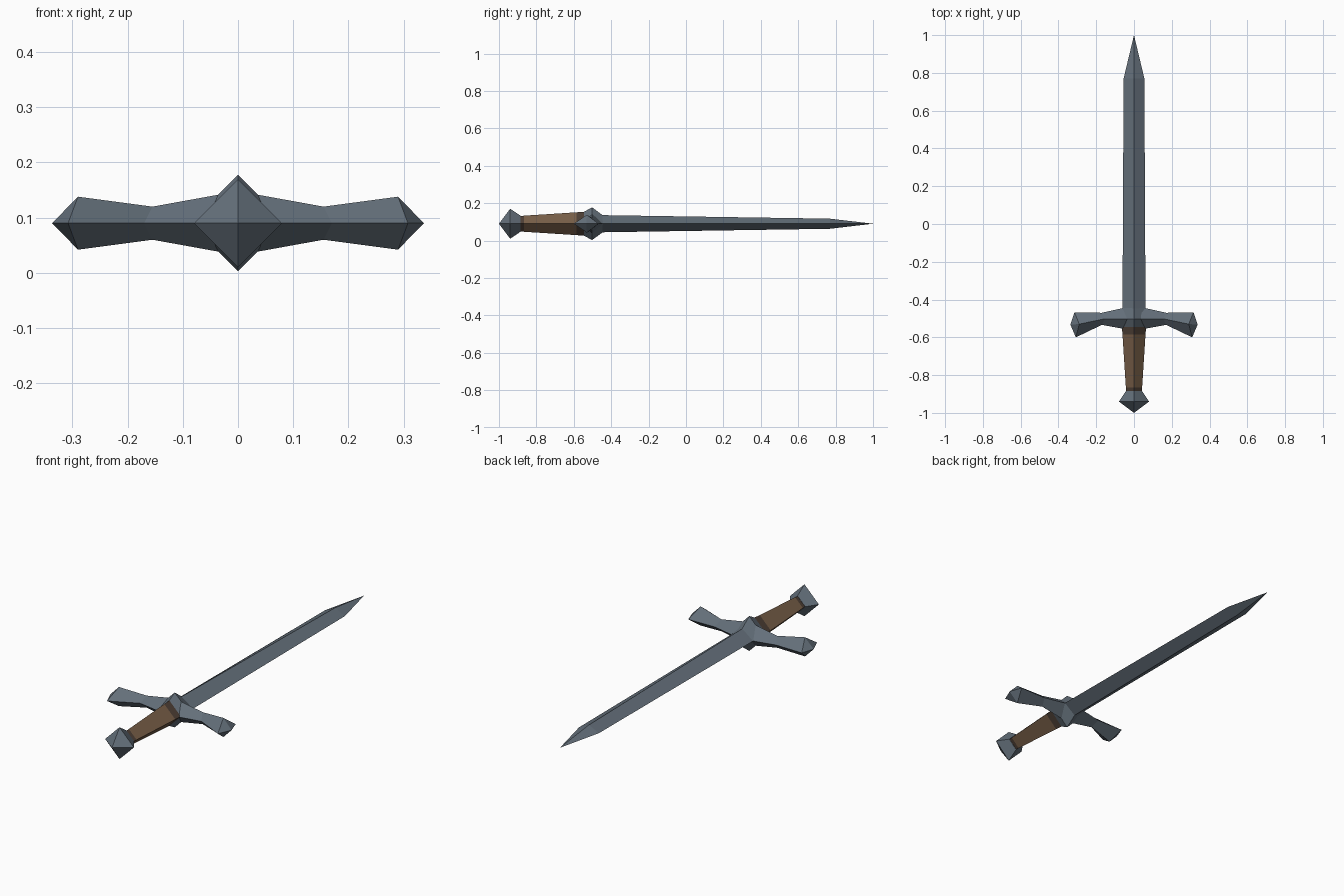
import bpy, bmesh

if "Cube" in bpy.data.objects:
    bpy.data.objects.remove(bpy.data.objects["Cube"])

ZC = 0.09  # height of the sword's mid plane


def material(name, rgb):
    m = bpy.data.materials.new(name)
    m.diffuse_color = (*rgb, 1)
    m.use_nodes = True
    m.node_tree.nodes["Principled BSDF"].inputs["Base Color"].default_value = m.diffuse_color
    return m


steel = material("steel", (0.127, 0.160, 0.195))
leather = material("brown leather", (0.190, 0.115, 0.065))
dark_leather = material("dark leather", (0.075, 0.050, 0.036))


def loft(name, rings, mat):
    """Skin a list of 4-point rings; a 1-point ring is a pointed end."""
    bm = bmesh.new()
    rows = [[bm.verts.new(p) for p in ring] for ring in rings]
    for a, b in zip(rows, rows[1:]):
        for i in range(4):
            j = (i + 1) % 4
            quad = [a[i % len(a)], a[j % len(a)], b[j % len(b)], b[i % len(b)]]
            bm.faces.new(list(dict.fromkeys(quad)))
    for row in (rows[0], rows[-1]):
        if len(row) == 4:
            bm.faces.new(row)
    bmesh.ops.recalc_face_normals(bm, faces=bm.faces)
    mesh = bpy.data.meshes.new(name)
    bm.to_mesh(mesh)
    bm.free()
    mesh.materials.append(mat)
    ob = bpy.data.objects.new(name, mesh)
    bpy.context.collection.objects.link(ob)
    return ob


def diamonds(name, stations, mat):
    """Diamond sections along y: (y, half width, half height)."""
    rings = []
    for y, w, h in stations:
        if w == 0:
            rings.append([(0, y, ZC)])
        else:
            rings.append([(w, y, ZC), (0, y, ZC + h), (-w, y, ZC), (0, y, ZC - h)])
    return loft(name, rings, mat)


# Blade
diamonds("blade", [(-0.46, 0.061, 0.046), (0.77, 0.055, 0.027), (1.0, 0, 0)], steel)
# Guard centre block
diamonds("guard_block", [(-0.545, 0.064, 0.064), (-0.502, 0.0875, 0.0875),
                         (-0.445, 0.061, 0.045)], steel)
# Grip with a dark collar at each end
diamonds("upper_collar", [(-0.585, 0.061, 0.061), (-0.545, 0.064, 0.064)], dark_leather)
diamonds("grip", [(-0.866, 0.043, 0.043), (-0.585, 0.061, 0.061)], leather)
diamonds("lower_collar", [(-0.887, 0.041, 0.041), (-0.866, 0.043, 0.043)], dark_leather)
# Pommel
diamonds("pommel", [(-1.0, 0, 0), (-0.94, 0.08, 0.08), (-0.885, 0.043, 0.043)], steel)

# Guard arm: ridge (x, y, half height), back edge (x, y), front edge (x, y)
arm = [((0.0, -0.502, 0.058), (0.0, -0.432), (0.0, -0.565)),
       ((0.155, -0.502, 0.030), (0.17, -0.470), (0.17, -0.534)),
       ((0.290, -0.530, 0.048), (0.315, -0.468), (0.308, -0.600))]
rings = [[(bx, by, ZC), (rx, ry, ZC + h), (fx, fy, ZC), (rx, ry, ZC - h)]
         for (rx, ry, h), (bx, by), (fx, fy) in arm]
rings.append([(0.337, -0.532, ZC)])
right = loft("guard_arms", rings, steel)
right.modifiers.new("mirror", 'MIRROR')
